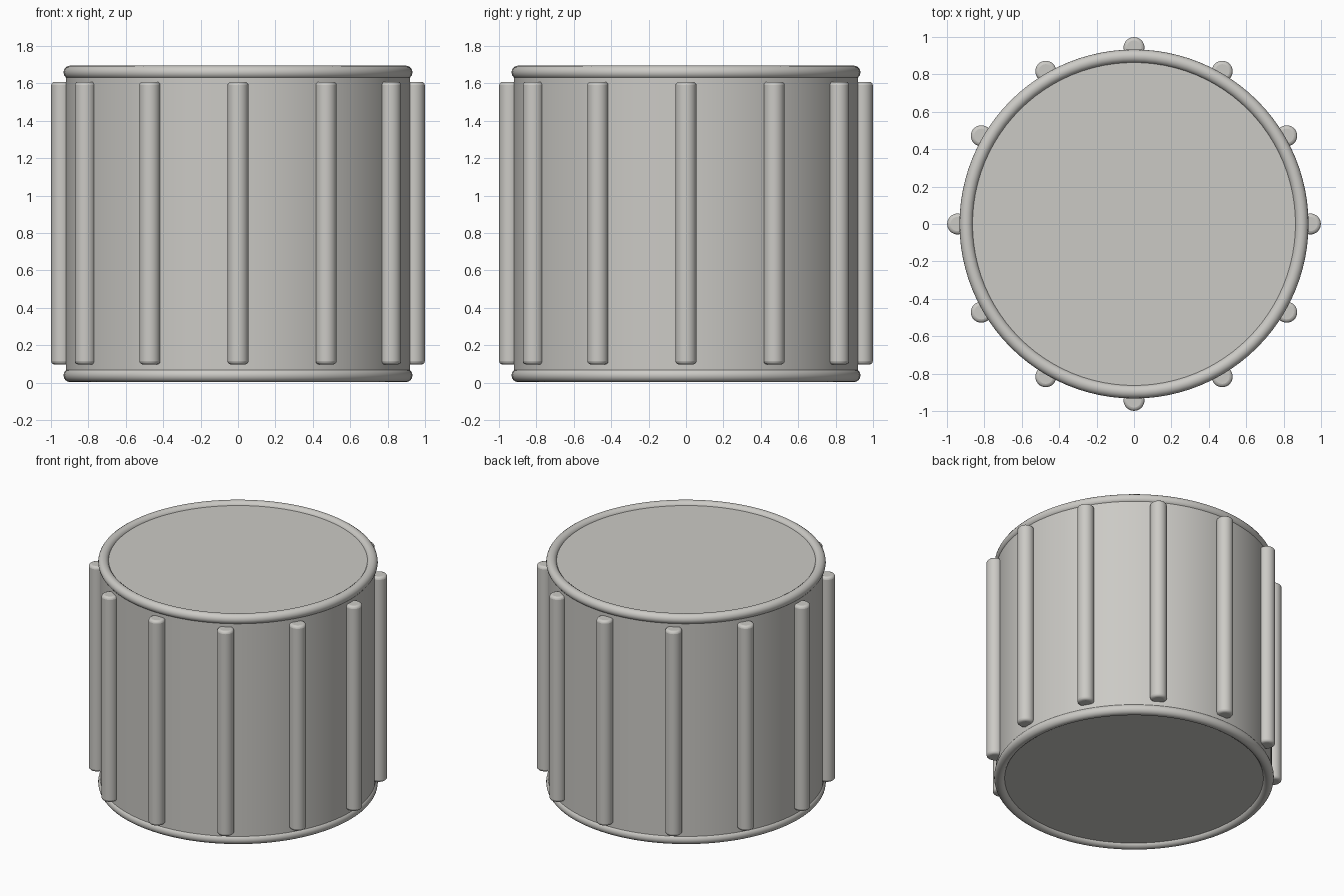
import bpy
import math

cube = bpy.data.objects.get("Cube")
if cube:
    bpy.data.objects.remove(cube, do_unlink=True)

# One pale grey for the whole drum
grey = bpy.data.materials.new("pale_warm_grey")
grey.use_nodes = True
colour = (0.6, 0.59, 0.56, 1.0)
grey.diffuse_color = colour
grey.node_tree.nodes["Principled BSDF"].inputs["Base Color"].default_value = colour

HEIGHT = 1.695
RIM_RADIUS, RIM_THICKNESS = 0.897, 0.036
SHELL_RADIUS = 0.92
ROD_COUNT, ROD_RADIUS, ROD_RING = 12, 0.056, 0.943
ROD_BOTTOM, ROD_TOP = 0.097, 1.608


def finish(name):
    obj = bpy.context.object
    obj.name = name
    obj.data.materials.append(grey)
    bpy.ops.object.shade_smooth_by_angle(angle=math.radians(35))
    return obj


def cylinder(name, radius, bottom, top, sides, x=0, y=0):
    bpy.ops.mesh.primitive_cylinder_add(
        vertices=sides, radius=radius, depth=top - bottom,
        location=(x, y, (bottom + top) / 2))
    return finish(name)


# Shell with the flat drum heads set inside the rims
cylinder("drum_shell", SHELL_RADIUS, 0.028, HEIGHT - 0.024, 96)

# Rounded rims
for name, z in (("bottom_rim", RIM_THICKNESS + 0.003),
                ("top_rim", HEIGHT - RIM_THICKNESS)):
    bpy.ops.mesh.primitive_torus_add(
        major_radius=RIM_RADIUS, minor_radius=RIM_THICKNESS,
        major_segments=96, minor_segments=16, location=(0, 0, z))
    finish(name)

# Tension rods with softened ends, spaced evenly around the shell
for i in range(ROD_COUNT):
    angle = math.tau * i / ROD_COUNT
    rod = cylinder(f"tension_rod_{i + 1}", ROD_RADIUS, ROD_BOTTOM, ROD_TOP, 32,
                   ROD_RING * math.cos(angle), ROD_RING * math.sin(angle))
    bevel = rod.modifiers.new("soft_ends", "BEVEL")
    bevel.width = 0.018
    bevel.segments = 3
    bevel.limit_method = "ANGLE"
    bevel.angle_limit = math.radians(60)
